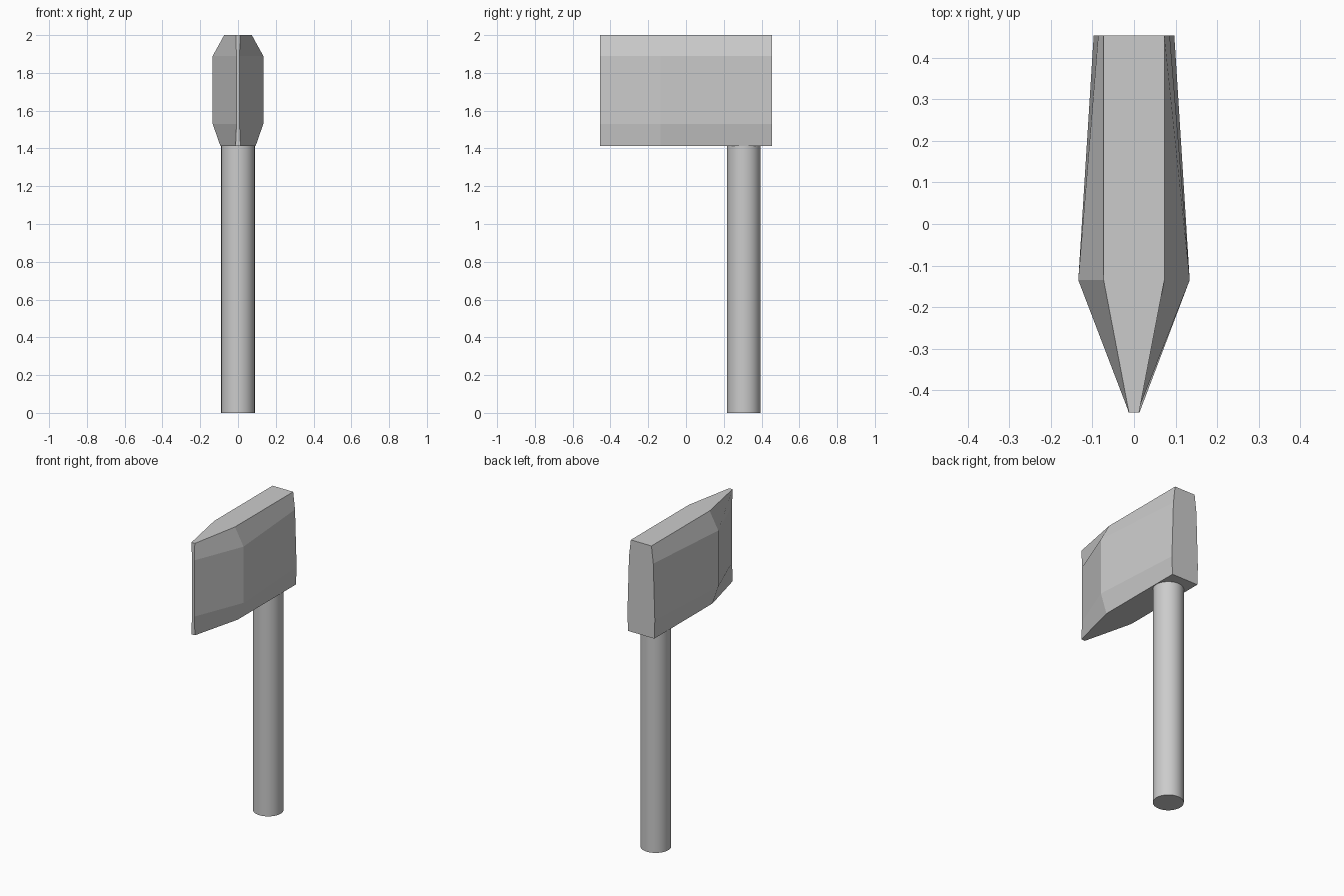
import bpy, bmesh

if "Cube" in bpy.data.objects:
    bpy.data.objects.remove(bpy.data.objects["Cube"])

# Axe head: half widths at each height, for the blade edge, shoulder and back
levels = [1.412, 1.53, 1.89, 2.0]
stations = [
    (-0.454, [0.013, 0.008, 0.008, 0.012]),
    (-0.135, [0.093, 0.134, 0.134, 0.073]),
    (0.454, [0.093, 0.097, 0.086, 0.073]),
]

bm = bmesh.new()
rings = []
for y, widths in stations:
    right = [(w, y, z) for w, z in zip(widths, levels)]
    left = [(-x, yy, z) for x, yy, z in reversed(right)]
    rings.append([bm.verts.new(p) for p in right + left])
for a, b in zip(rings, rings[1:]):
    for i in range(len(a)):
        j = (i + 1) % len(a)
        bm.faces.new((a[i], a[j], b[j], b[i]))
bm.faces.new(rings[0])
bm.faces.new(rings[-1])
bmesh.ops.recalc_face_normals(bm, faces=bm.faces)
mesh = bpy.data.meshes.new("axe_head")
bm.to_mesh(mesh)
bm.free()
bpy.context.collection.objects.link(bpy.data.objects.new("axe_head", mesh))

# Round handle, set slightly into the underside of the head
top = 1.43
bpy.ops.mesh.primitive_cylinder_add(vertices=32, radius=0.089, depth=top,
                                    location=(0, 0.306, top / 2))
handle = bpy.context.object
handle.name = "handle"
bpy.ops.object.shade_smooth_by_angle()
